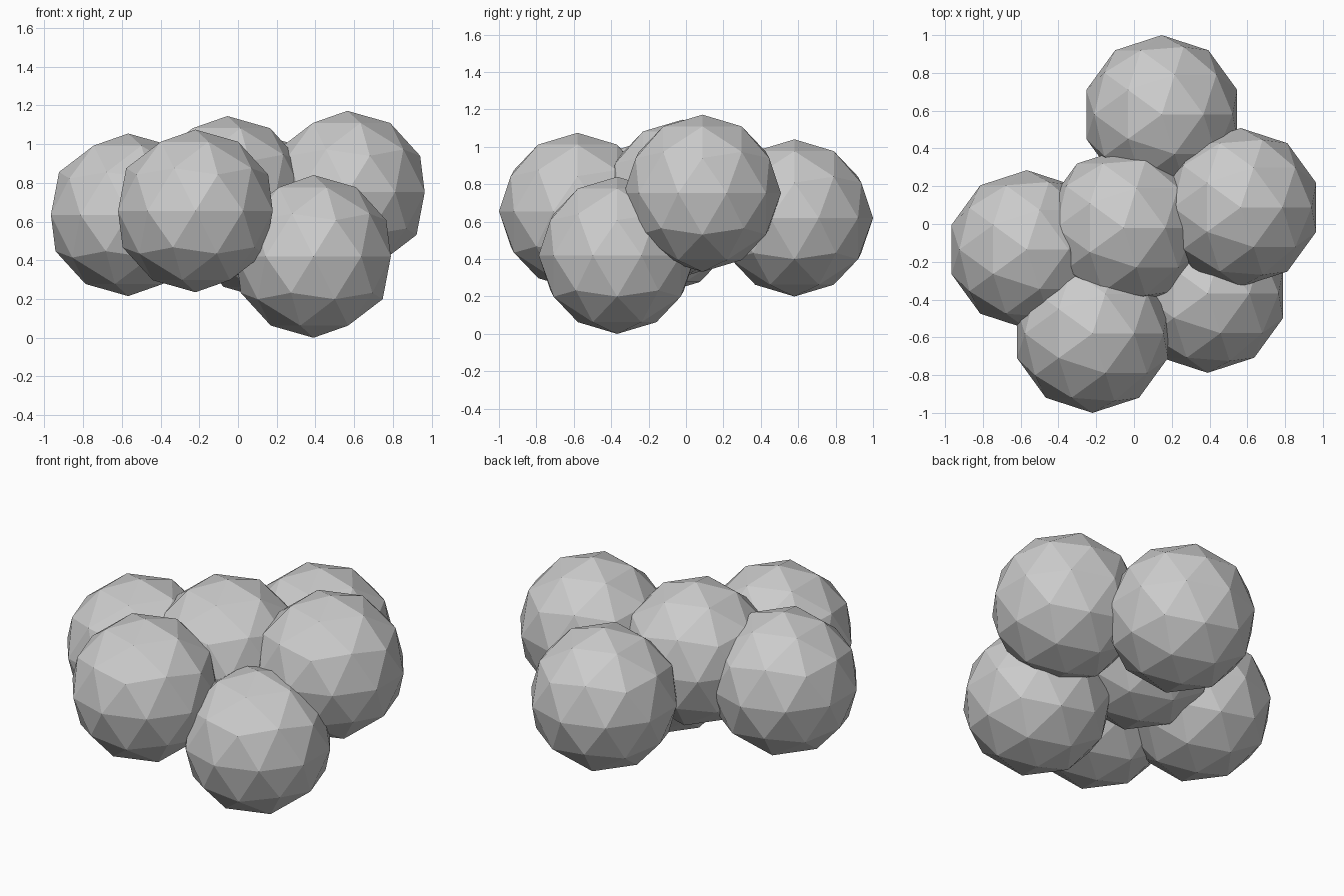
import bpy

if "Cube" in bpy.data.objects:
    bpy.data.objects.remove(bpy.data.objects["Cube"])

RADIUS = 0.42

# Cluster of identical faceted balls: name -> centre
balls = {
    "middle_ball": (-0.055, -0.02, 0.725),
    "left_ball": (-0.567, -0.135, 0.635),
    "front_ball": (-0.22, -0.58, 0.655),
    "low_front_right_ball": (0.39, -0.368, 0.42),
    "right_ball": (0.565, 0.088, 0.752),
    "back_ball": (0.147, 0.58, 0.62),
}

for name, centre in balls.items():
    bpy.ops.mesh.primitive_ico_sphere_add(subdivisions=2, radius=RADIUS, location=centre)
    ball = bpy.context.object
    ball.name = name
    bpy.ops.object.shade_flat()
